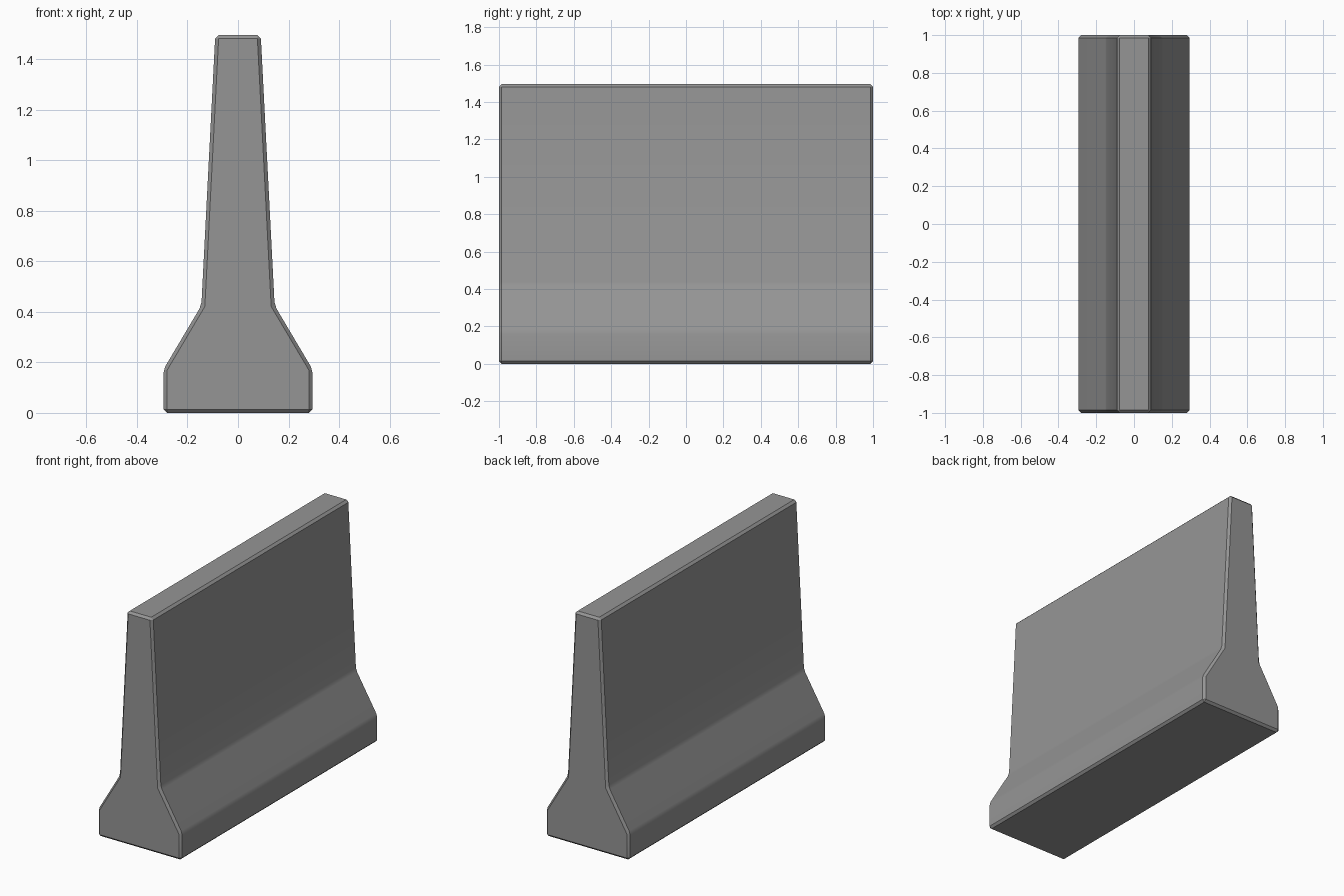
import bpy
import bmesh
import math

cube = bpy.data.objects.get("Cube")
if cube:
    bpy.data.objects.remove(cube, do_unlink=True)

# Concrete colour
concrete = bpy.data.materials.new("concrete_grey")
concrete.use_nodes = True
grey = (0.3, 0.3, 0.3, 1)
concrete.diffuse_color = grey
concrete.node_tree.nodes["Principled BSDF"].inputs["Base Color"].default_value = grey

# Half cross-section of the barrier, mirrored to the other side
half = [(0.295, 0), (0.295, 0.172), (0.145, 0.425), (0.09, 1.495)]
outline = half + [(-x, z) for x, z in reversed(half)]

# Extrude the cross-section along the length
bm = bmesh.new()
end = bm.faces.new([bm.verts.new((x, -1, z)) for x, z in outline])
extruded = bmesh.ops.extrude_face_region(bm, geom=[end], use_keep_orig=True)
moved = [v for v in extruded["geom"] if isinstance(v, bmesh.types.BMVert)]
bmesh.ops.translate(bm, verts=moved, vec=(0, 2, 0))
bmesh.ops.recalc_face_normals(bm, faces=bm.faces)
mesh = bpy.data.meshes.new("barrier_wall")
bm.to_mesh(mesh)
bm.free()

wall = bpy.data.objects.new("barrier_wall", mesh)
bpy.context.collection.objects.link(wall)
mesh.materials.append(concrete)

# Chamfer every edge
bevel = wall.modifiers.new("chamfer", "BEVEL")
bevel.width = 0.014
bevel.segments = 1
bevel.limit_method = "NONE"
bpy.context.view_layer.objects.active = wall
wall.select_set(True)
bpy.ops.object.modifier_apply(modifier=bevel.name)
bpy.ops.object.shade_smooth_by_angle(angle=math.radians(30))
